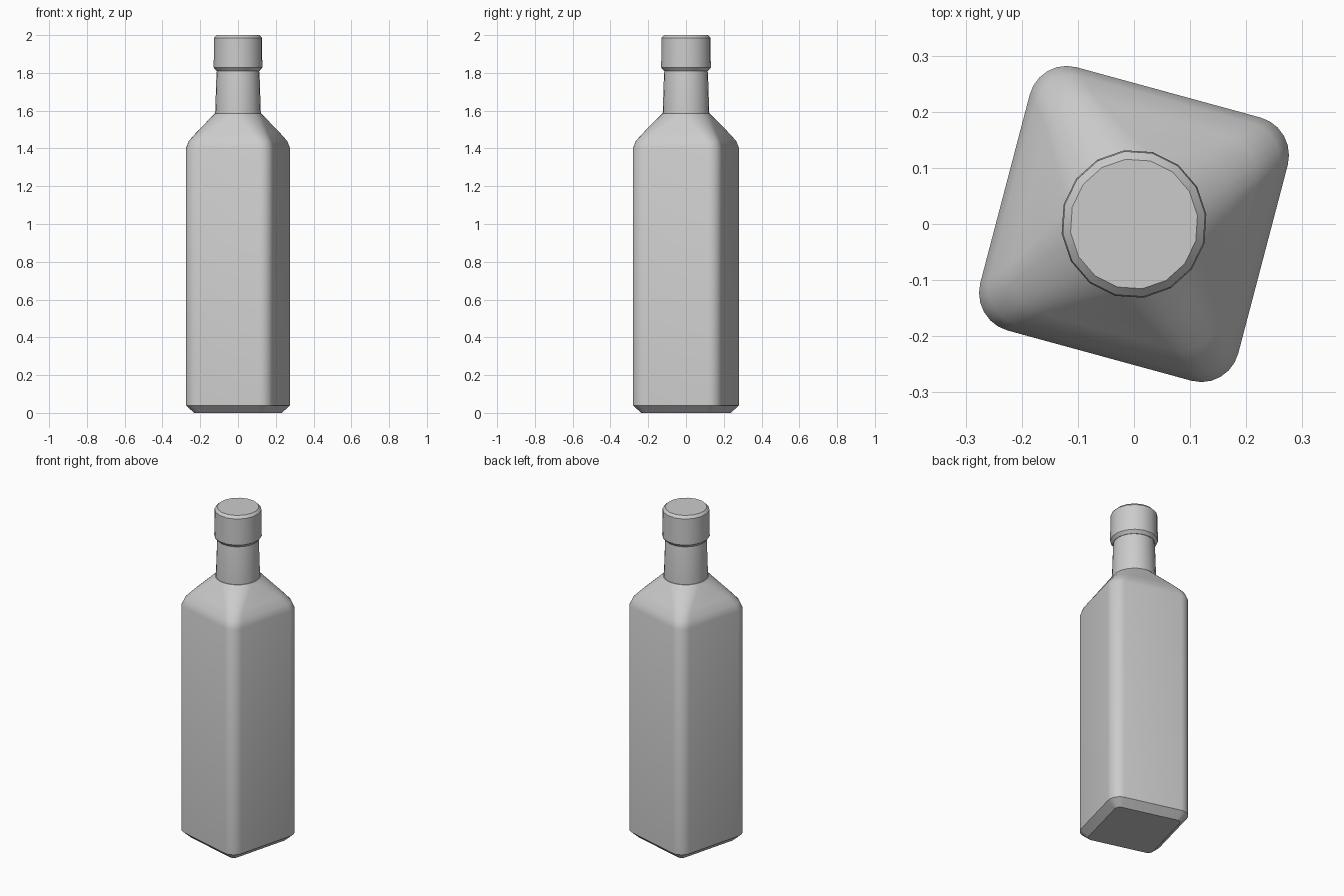
import bpy, bmesh
from math import radians, sin, cos, pi

cube = bpy.data.objects.get("Cube")
if cube:
    bpy.data.objects.remove(cube)

grey = bpy.data.materials.new("plain grey")
grey.use_nodes = True
grey.diffuse_color = (0.6, 0.6, 0.6, 1)
grey.node_tree.nodes["Principled BSDF"].inputs["Base Color"].default_value = (0.6, 0.6, 0.6, 1)

TURN = radians(-15)


def ring(core, radius, steps):
    """Rounded square: corner arcs around a square core (a circle if core is 0)."""
    pts = []
    for k in range(4):
        mid = k * pi / 2 + pi / 4 + TURN
        cx, cy = core * 2 ** 0.5 * cos(mid), core * 2 ** 0.5 * sin(mid)
        for i in range(steps + 1):
            a = mid - pi / 4 + i * pi / 2 / steps
            pts.append((cx + radius * cos(a), cy + radius * sin(a)))
    return pts


def loft(name, sections, steps=6, stretch_y=1.02):
    """Skin a stack of (height, core, radius) sections and close both ends."""
    bm = bmesh.new()
    rows = [[bm.verts.new((x, y * stretch_y, z)) for x, y in ring(c, r, steps)]
            for z, c, r in sections]
    n = len(rows[0])
    for low, high in zip(rows, rows[1:]):
        for i in range(n):
            j = (i + 1) % n
            bm.faces.new((low[i], low[j], high[j], high[i]))
    bm.faces.new(rows[0][::-1])
    bm.faces.new(rows[-1])
    bmesh.ops.remove_doubles(bm, verts=bm.verts, dist=0.0005)
    bmesh.ops.recalc_face_normals(bm, faces=bm.faces)
    mesh = bpy.data.meshes.new(name)
    bm.to_mesh(mesh)
    bm.free()
    mesh.materials.append(grey)
    ob = bpy.data.objects.new(name, mesh)
    bpy.context.collection.objects.link(ob)
    bpy.ops.object.select_all(action='DESELECT')
    ob.select_set(True)
    bpy.context.view_layer.objects.active = ob
    bpy.ops.object.shade_smooth_by_angle(angle=radians(35))
    return ob


# Square body with chamfered foot and a shoulder that turns into a circle
loft("bottle_body", [
    (0, 0.165, 0.03), (0.04, 0.17, 0.068), (1.40, 0.17, 0.068),
    (1.44, 0.157, 0.068), (1.485, 0.12, 0.073), (1.535, 0.06, 0.098),
    (1.585, 0, 0.124)])

# Tapered round neck
loft("bottle_neck", [(1.58, 0, 0.121), (1.80, 0, 0.114), (1.83, 0, 0.108)])

# Stopper cap with softened rims
loft("bottle_cap", [
    (1.81, 0, 0.115), (1.828, 0, 0.130), (1.985, 0, 0.128), (2.0, 0, 0.114)], steps=4)
